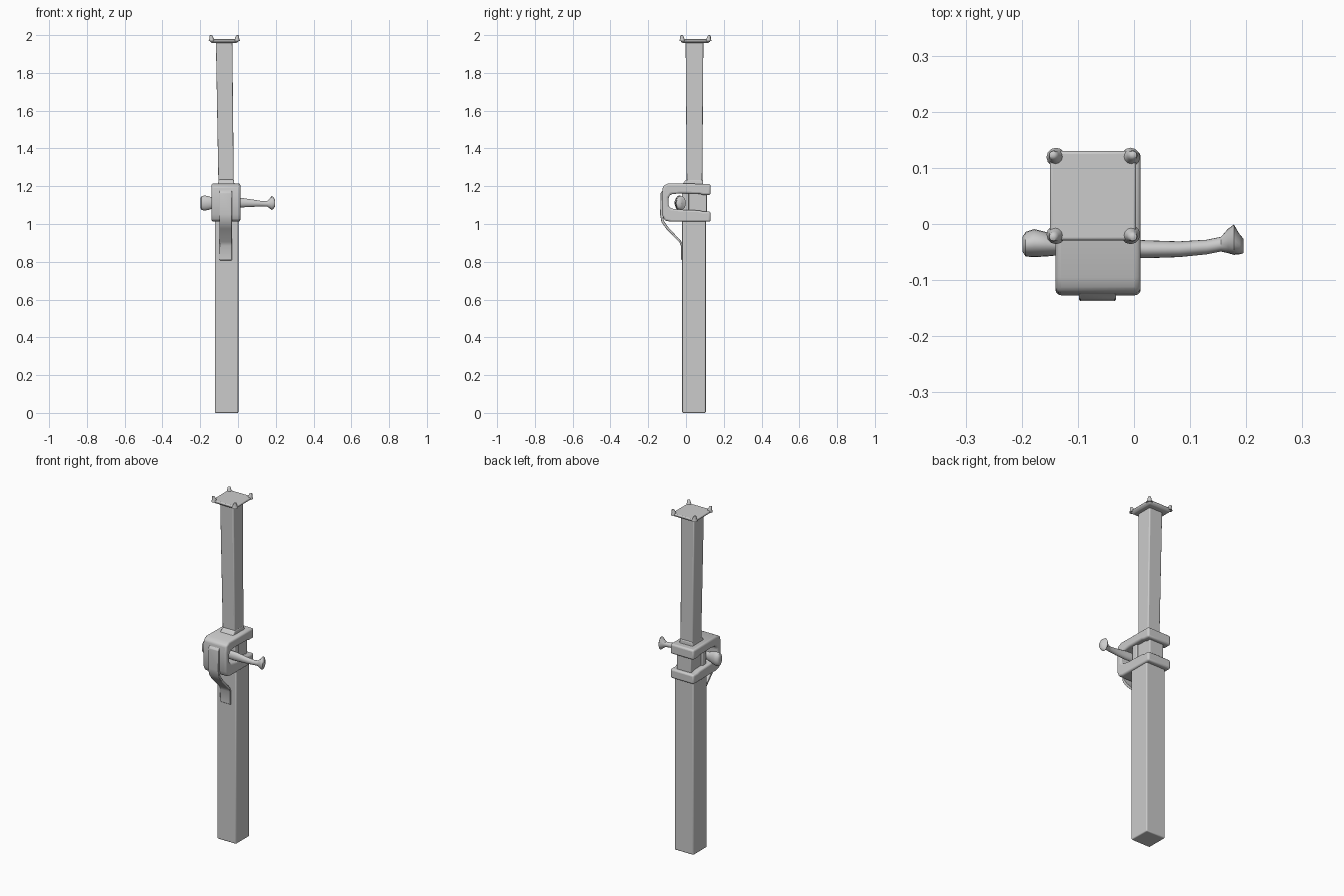
import bpy, bmesh, math
from mathutils import Vector


def finish(name, bm, bevel=0.0, segs=3):
    bmesh.ops.recalc_face_normals(bm, faces=bm.faces)
    me = bpy.data.meshes.new(name)
    bm.to_mesh(me)
    bm.free()
    ob = bpy.data.objects.new(name, me)
    bpy.context.collection.objects.link(ob)
    if bevel:
        m = ob.modifiers.new("soft_edges", 'BEVEL')
        m.width, m.segments = bevel, segs
        m.limit_method = 'ANGLE'
    bpy.context.view_layer.objects.active = ob
    bpy.ops.object.select_all(action='DESELECT')
    ob.select_set(True)
    bpy.ops.object.shade_smooth_by_angle(angle=math.radians(40))
    return ob


def loft(name, rings, bevel=0.0):
    """Skin a list of equal-length point rings and cap both ends."""
    bm = bmesh.new()
    vs = [[bm.verts.new(p) for p in r] for r in rings]
    n = len(vs[0])
    for a, b in zip(vs, vs[1:]):
        for i in range(n):
            j = (i + 1) % n
            bm.faces.new((a[i], a[j], b[j], b[i]))
    bm.faces.new(vs[0])
    bm.faces.new(vs[-1][::-1])
    return finish(name, bm, bevel)


def rect(x0, x1, y0, y1, z):
    return [(x0, y0, z), (x1, y0, z), (x1, y1, z), (x0, y1, z)]


def side_profile(name, pts, x0, x1, bevel):
    """Extrude a (y, z) outline across x."""
    return loft(name, [[(x, y, z) for y, z in pts] for x in (x0, x1)], bevel)


def round_rod(name, stations, bevel=0.0, n=20):
    """Rings along x: (x, y, z, y radius, z radius)."""
    return loft(name, [[(x, y + ry * math.cos(t), z + rz * math.sin(t))
                        for t in (2 * math.pi * i / n for i in range(n))]
                       for x, y, z, ry, rz in stations], bevel)


# Posts: wide lower tube, slimmer upper tube with a slight lean
loft("lower_post", [rect(-0.122, 0.002, -0.02, 0.105, 0),
                    rect(-0.122, 0.002, -0.02, 0.105, 1.04)], 0.006)
loft("upper_post", [rect(-0.103, -0.022, 0.004, 0.086, 1.17),
                    rect(-0.117, -0.030, -0.002, 0.092, 1.97)], 0.006)
loft("middle_post", [rect(-0.108, -0.016, 0.0, 0.11, 1.04),
                     rect(-0.108, -0.016, 0.0, 0.11, 1.18)], 0.005)
loft("upper_sleeve", [rect(-0.108, -0.018, -0.028, 0.092, 1.20),
                      rect(-0.102, -0.022, 0.0, 0.09, 1.235)], 0.006)

# Top plate with an upturned rim and four corner prongs
loft("top_plate", [rect(-0.138, -0.008, -0.018, 0.118, 1.958),
                   rect(-0.150, 0.004, -0.029, 0.130, 1.968),
                   rect(-0.150, 0.004, -0.029, 0.130, 1.979)], 0.005)
for side_x, x, out_x in (("left", -0.139, -0.005), ("right", -0.006, 0.004)):
    for side_y, y in (("front", -0.019), ("back", 0.119)):
        out_y = -0.004 if y < 0 else 0.004
        rings = []
        for f, z, r in ((0, 1.968, 0.017), (0.3, 1.983, 0.011),
                        (0.8, 1.993, 0.009), (1, 1.998, 0.007), (1, 2.0, 0.003)):
            rings.append([(x + out_x * f + r * math.cos(a), y + out_y * f + r * math.sin(a), z)
                          for a in (math.tau * i / 12 for i in range(12))])
        loft(f"corner_prong_{side_y}_{side_x}", rings)

# Clamp: sideways C bracket whose two arms collar the posts
side_profile("clamp_bracket", [
    (0.13, 1.012), (0.13, 1.066), (0.09, 1.066), (0.07, 1.072), (-0.03, 1.076),
    (-0.078, 1.082), (-0.093, 1.095), (-0.093, 1.14), (-0.08, 1.158),
    (-0.03, 1.162), (0.07, 1.160), (0.09, 1.154), (0.13, 1.154),
    (0.13, 1.212), (-0.095, 1.215), (-0.122, 1.20), (-0.127, 1.16),
    (-0.127, 1.05), (-0.112, 1.018), (-0.08, 1.012)], -0.14, 0.012, 0.010)
side_profile("clamp_inner_wall", [(-0.022, 1.06), (0.015, 1.06), (0.015, 1.17), (-0.022, 1.17)],
             -0.118, -0.004, 0.005)

# Bent release strap on the front, running down to the lower post
side_profile("release_strap", [
    (-0.122, 1.18), (-0.134, 1.165), (-0.137, 1.05), (-0.130, 1.01), (-0.105, 0.975),
    (-0.036, 0.905), (-0.027, 0.885), (-0.026, 0.812), (-0.017, 0.806),
    (-0.017, 0.89), (-0.028, 0.912), (-0.096, 0.985), (-0.118, 1.018), (-0.122, 1.05)],
    -0.098, -0.032, 0.003)

# Crank rod through the bracket, knob on the left, flared grip on the right
round_rod("crank_rod", [
    (-0.16, -0.036, 1.112, 0.016, 0.022), (-0.05, -0.042, 1.113, 0.018, 0.025),
    (0.02, -0.045, 1.113, 0.016, 0.025), (0.08, -0.045, 1.110, 0.014, 0.019),
    (0.13, -0.041, 1.107, 0.013, 0.014), (0.155, -0.036, 1.107, 0.013, 0.015),
    (0.168, -0.030, 1.109, 0.022, 0.026), (0.178, -0.028, 1.111, 0.027, 0.037),
    (0.188, -0.036, 1.111, 0.018, 0.031), (0.195, -0.039, 1.110, 0.013, 0.018)])
round_rod("crank_knob", [
    (-0.199, -0.036, 1.111, 0.013, 0.025), (-0.193, -0.036, 1.111, 0.022, 0.036),
    (-0.178, -0.034, 1.111, 0.025, 0.040), (-0.158, -0.036, 1.111, 0.022, 0.037),
    (-0.138, -0.038, 1.111, 0.018, 0.030), (-0.12, -0.038, 1.111, 0.016, 0.024)])
